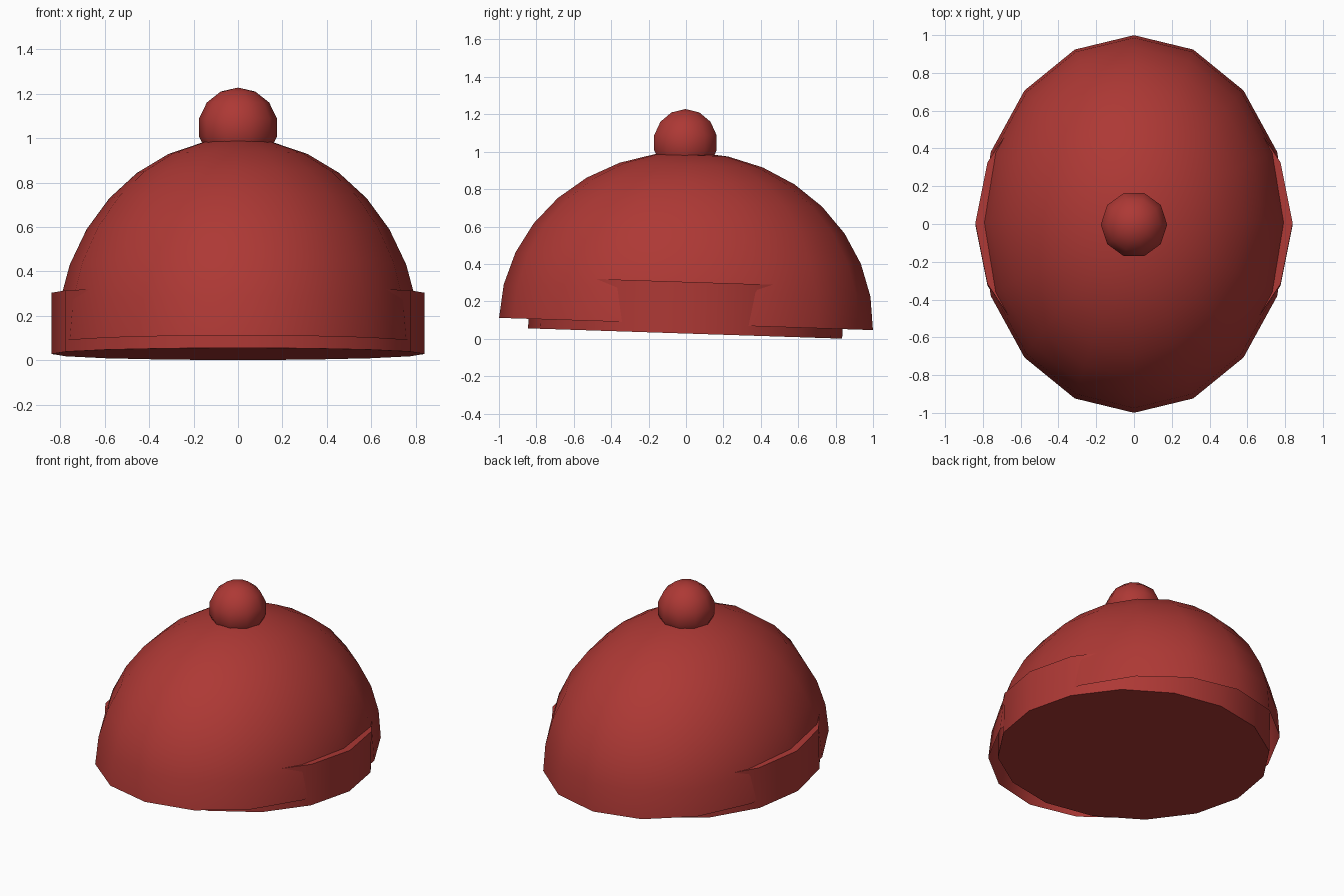
import bpy, bmesh
from math import sin, cos, pi, radians

if "Cube" in bpy.data.objects:
    bpy.data.objects.remove(bpy.data.objects["Cube"])

red = bpy.data.materials.new("red_wool")
red.diffuse_color = (0.42, 0.04, 0.035, 1)
red.use_nodes = True
red.node_tree.nodes["Principled BSDF"].inputs["Base Color"].default_value = red.diffuse_color
TILT = -0.0327  # front edge sits slightly higher than the back


def spun_ball(name, sides, rings, steps, scale, loc, tilt):
    """Spin an arc that starts at the top pole and runs down `steps` rings."""
    bm = bmesh.new()
    arc = [bm.verts.new((sin(pi * i / rings), 0, cos(pi * i / rings)))
           for i in range(steps + 1)]
    edges = [bm.edges.new(pair) for pair in zip(arc, arc[1:])]
    bmesh.ops.spin(bm, geom=arc + edges, cent=(0, 0, 0), axis=(0, 0, 1),
                   angle=2 * pi, steps=sides)
    bmesh.ops.remove_doubles(bm, verts=bm.verts[:], dist=1e-4)
    bmesh.ops.recalc_face_normals(bm, faces=bm.faces[:])
    top = max(bm.faces, key=lambda f: f.calc_center_median().z)
    if top.normal.z < 0:
        bmesh.ops.reverse_faces(bm, faces=bm.faces[:])
    bmesh.ops.scale(bm, vec=scale, verts=bm.verts[:])
    mesh = bpy.data.meshes.new(name)
    bm.to_mesh(mesh)
    bm.free()
    for p in mesh.polygons:
        p.use_smooth = True
    mesh.materials.append(red)
    obj = bpy.data.objects.new(name, mesh)
    obj.location = loc
    obj.rotation_euler.x = tilt
    bpy.context.collection.objects.link(obj)
    return obj


# Open dome of the cap
spun_ball("cap_dome", 16, 16, 8, (0.82, 1.0, 0.92), (0, 0, 0.079), TILT)

# Bobble on top
spun_ball("bobble", 10, 7, 7, (0.18, 0.18, 0.18), (0, -0.003, 1.048), 0)

# Turned-up band, a closed drum that pokes out at both sides
bpy.ops.mesh.primitive_cylinder_add(vertices=16, radius=0.84, depth=0.276,
                                    location=(0, 0, 0.166),
                                    rotation=(TILT, 0, 0))
band = bpy.context.object
band.name = "cap_band"
band.data.materials.append(red)
bpy.ops.object.shade_smooth_by_angle(angle=radians(30))
